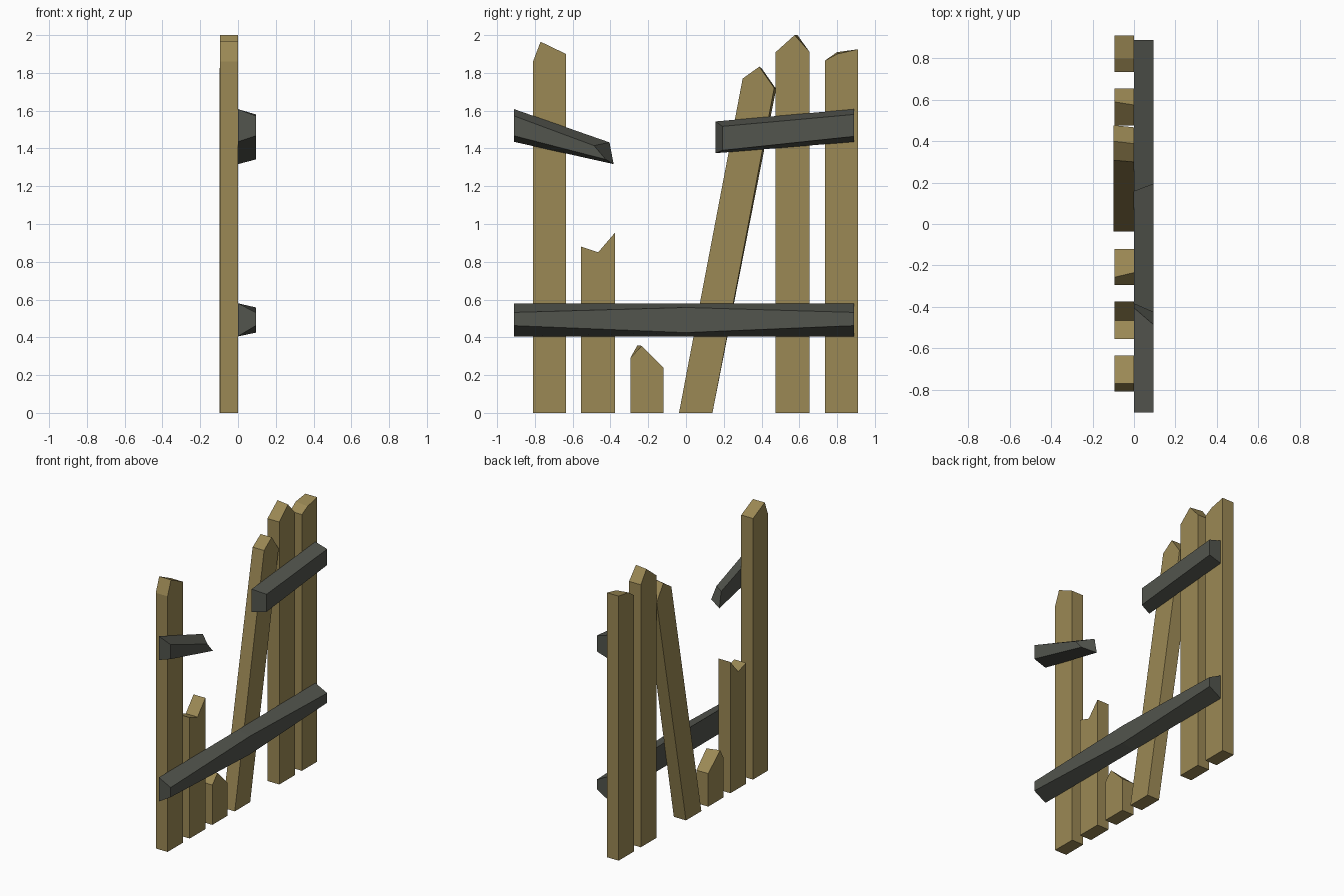
import bpy, bmesh

T = 0.095  # board thickness


def material(name, rgb):
    m = bpy.data.materials.new(name)
    m.diffuse_color = (*rgb, 1)
    return m


wood = material("wood", (0.33, 0.25, 0.09))
dark = material("dark_wood", (0.085, 0.09, 0.075))


def loft(name, x0, prof0, x1, prof1, mat):
    """Solid between two matching (y, z) outlines at x0 and x1."""
    bm = bmesh.new()
    a = [bm.verts.new((x0, y, z)) for y, z in prof0]
    b = [bm.verts.new((x1, y, z)) for y, z in prof1]
    n = len(a)
    bm.faces.new(a)
    bm.faces.new(b[::-1])
    for i in range(n):
        j = (i + 1) % n
        bm.faces.new((a[i], b[i], b[j], a[j]))
    bmesh.ops.recalc_face_normals(bm, faces=bm.faces[:])
    me = bpy.data.meshes.new(name)
    bm.to_mesh(me)
    bm.free()
    me.materials.append(mat)
    ob = bpy.data.objects.new(name, me)
    bpy.context.collection.objects.link(ob)
    return ob


# Pickets: foot y range, then three broken-top points, then back-side peak
pickets = [
    (-0.81, -0.635, (-0.81, 1.86), (-0.77, 1.965), (-0.635, 1.90), (-0.77, 1.965)),
    (-0.555, -0.375, (-0.555, 0.88), (-0.465, 0.85), (-0.375, 0.955), (-0.465, 0.85)),
    (-0.295, -0.12, (-0.295, 0.29), (-0.235, 0.355), (-0.12, 0.24), (-0.257, 0.358)),
    (0.475, 0.655, (0.475, 1.91), (0.575, 2.0), (0.655, 1.91), (0.59, 2.0)),
    (0.735, 0.91, (0.735, 1.865), (0.80, 1.90), (0.91, 1.925), (0.80, 1.91)),
]
for i, (ya, yb, l, peak, r, back_peak) in enumerate(pickets):
    foot = [(yb, 0), (ya, 0)]
    loft(f"picket_{i + 1}", -T, foot + [l, back_peak, r], 0, foot + [l, peak, r], wood)

# Leaning picket, slightly twisted towards the top
foot = [(0.14, 0), (-0.037, 0)]
loft("leaning_picket", -T - 0.003, foot + [(0.308, 1.765), (0.40, 1.825), (0.477, 1.715)],
     0.0, foot + [(0.30, 1.77), (0.388, 1.833), (0.467, 1.72)], wood)

# Lower rail, outer face widest at the middle
loft("lower_rail",
     0, [(-0.91, 0.405), (0, 0.405), (0.89, 0.405), (0.89, 0.58), (0, 0.58), (-0.91, 0.58)],
     T, [(-0.91, 0.462), (0, 0.425), (0.89, 0.462), (0.89, 0.532), (0, 0.558), (-0.91, 0.532)],
     dark)

# Broken upper rail stubs
loft("upper_rail_left",
     0, [(-0.91, 1.435), (-0.383, 1.317), (-0.405, 1.432), (-0.91, 1.608)],
     T, [(-0.91, 1.467), (-0.425, 1.342), (-0.487, 1.415), (-0.91, 1.572)], dark)
loft("upper_rail_right",
     0, [(0.157, 1.375), (0.89, 1.435), (0.89, 1.608), (0.157, 1.543)],
     T, [(0.193, 1.39), (0.89, 1.464), (0.89, 1.58), (0.193, 1.517)], dark)
